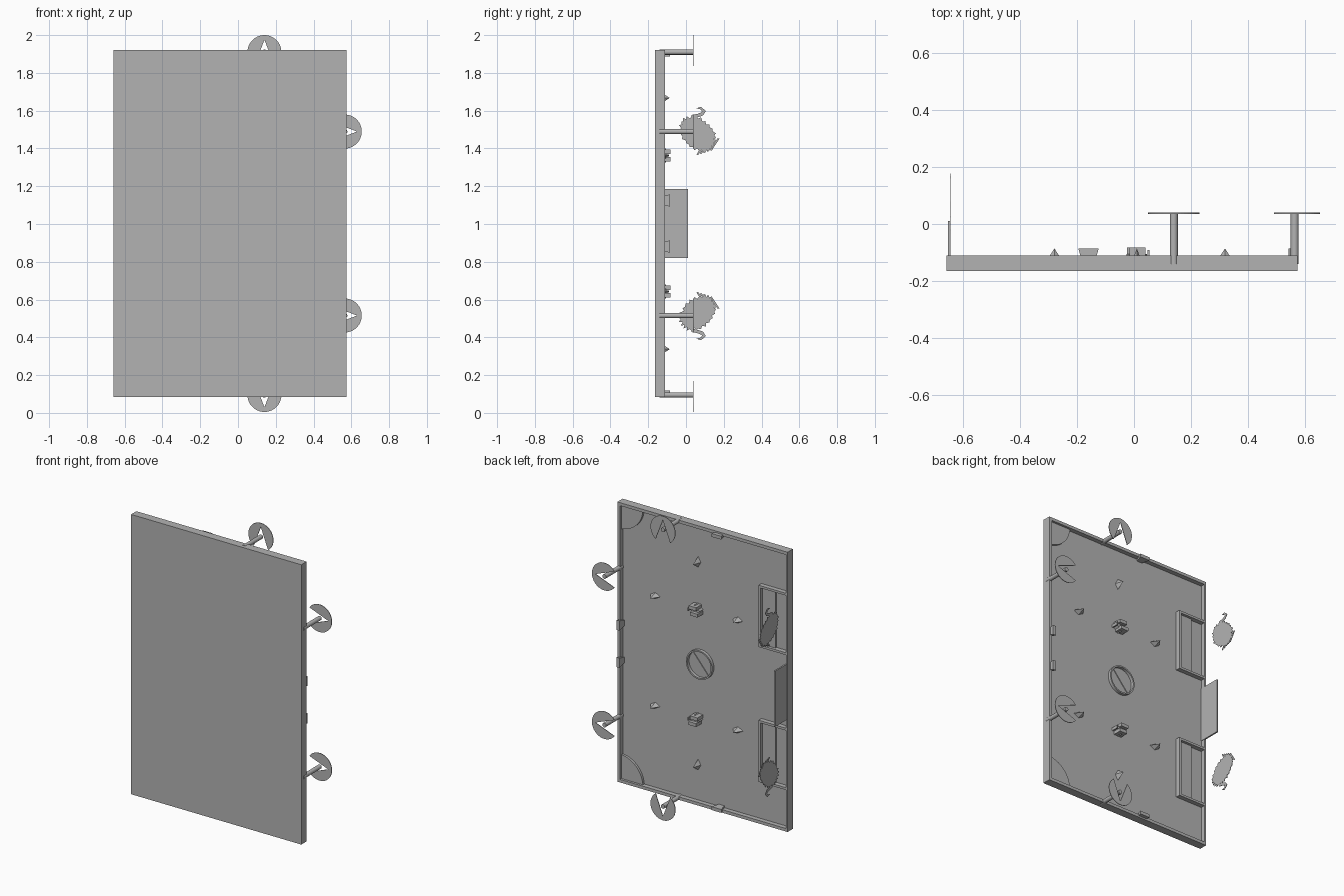
import bpy, bmesh, math, random
from mathutils import Matrix

random.seed(4)
if "Cube" in bpy.data.objects:
    bpy.data.objects.remove(bpy.data.objects["Cube"])

grey = bpy.data.materials.new("plain_grey")
grey.use_nodes = True
grey.diffuse_color = (0.45, 0.45, 0.45, 1)
grey.node_tree.nodes["Principled BSDF"].inputs["Base Color"].default_value = grey.diffuse_color

LEFT, RIGHT, LOW, HIGH = 0.575, -0.66, 0.085, 1.92
FRONT, FLOOR, BACK = -0.165, -0.14, -0.11
MID = (LOW + HIGH) / 2


def finish(name, bm):
    bmesh.ops.recalc_face_normals(bm, faces=bm.faces)
    mesh = bpy.data.meshes.new(name)
    bm.to_mesh(mesh)
    bm.free()
    mesh.materials.append(grey)
    ob = bpy.data.objects.new(name, mesh)
    bpy.context.collection.objects.link(ob)
    return ob


def box(name, x0, x1, y0, y1, z0, z1):
    bm = bmesh.new()
    bmesh.ops.create_cube(bm, size=1)
    for v in bm.verts:
        v.co.x = x1 if v.co.x > 0 else x0
        v.co.y = y1 if v.co.y > 0 else y0
        v.co.z = z1 if v.co.z > 0 else z0
    return finish(name, bm)


def prism(name, points, place, depth):
    """Extrude a flat outline; place maps (u, v, d) to a position."""
    bm = bmesh.new()
    near = [bm.verts.new(place(u, v, 0)) for u, v in points]
    far = [bm.verts.new(place(u, v, depth)) for u, v in points]
    bm.faces.new(near)
    bm.faces.new(far)
    n = len(points)
    for i in range(n):
        j = (i + 1) % n
        bm.faces.new((near[i], near[j], far[j], far[i]))
    return finish(name, bm)


def cylinder(name, x, y0, y1, z, r, sides=32, r2=None):
    bm = bmesh.new()
    bmesh.ops.create_cone(bm, cap_ends=True, segments=sides, radius1=r,
                          radius2=r if r2 is None else r2, depth=y1 - y0)
    turn = Matrix.Rotation(-math.pi / 2, 4, "X")
    bm.transform(Matrix.Translation((x, (y0 + y1) / 2, z)) @ turn)
    return finish(name, bm)


# Backing board with a raised rim
box("board", RIGHT, LEFT, FRONT, FLOOR, LOW, HIGH)
RIM = 0.02
box("rim_left", LEFT - RIM, LEFT, FLOOR, BACK, LOW, HIGH)
box("rim_right", RIGHT, RIGHT + 0.012, FLOOR, BACK, LOW, HIGH)
box("rim_top", RIGHT, LEFT, FLOOR, BACK, HIGH - RIM, HIGH)
box("rim_bottom", RIGHT, LEFT, FLOOR, BACK, LOW, LOW + RIM)

# Centre ring with a dividing bar
ring = [(0.095 * math.cos(a * math.tau / 40), 0.095 * math.sin(a * math.tau / 40)) for a in range(40)]
bm = bmesh.new()
loops = []
for scale, y in ((1, FLOOR), (1, FLOOR + 0.02), (0.9, FLOOR + 0.02), (0.9, FLOOR)):
    loops.append([bm.verts.new((u * scale - 0.01, y, v * scale + MID)) for u, v in ring])
for a, b in zip(loops, loops[1:]):
    for i in range(40):
        j = (i + 1) % 40
        bm.faces.new((a[i], a[j], b[j], b[i]))
finish("centre_ring", bm)
bar = [(-0.06, -0.065), (-0.055, -0.07), (0.06, 0.065), (0.055, 0.07)]
prism("centre_bar", bar, lambda u, v, d: (u - 0.01, FLOOR + d, v + MID), 0.005)


def disc_post(side, x, z, inward):
    """Post carrying a thin disc with a wedge cut toward the board middle."""
    cylinder(side + "_post", x, FLOOR, 0.04, z, 0.014, 20)
    r, gap = 0.09, math.radians(36)
    pts = [(-0.065, 0)]
    for i in range(37):
        a = gap + (math.tau - 2 * gap) * i / 36
        pts.append((r * math.cos(a), r * math.sin(a)))
    c, s = math.cos(inward), math.sin(inward)
    prism(side + "_disc", pts,
          lambda u, v, d: (x + u * c - v * s, 0.036 + d, z + u * s + v * c), 0.004)


disc_post("top", 0.14, HIGH - 0.01, -math.pi / 2)
disc_post("bottom", 0.14, LOW + 0.01, math.pi / 2)


def pyramid(name, x, z, wide, tall):
    ob = cylinder(name, 0, FLOOR, -0.086, 0, 1, 4, 0)
    for v in ob.data.vertices:
        v.co.x = x + v.co.x * wide
        v.co.z = z + v.co.z * tall


# Everything repeated above and below the middle
for word, s in (("upper", 1), ("lower", -1)):
    def zed(h):
        return MID + s * h

    disc_post(word + "_side", LEFT - 0.01, zed(0.487), math.pi)

    # Raised quarter circle in the corner
    corner = [(0, 0)] + [(-0.17 * math.cos(i * math.pi / 32), -0.17 * math.sin(i * math.pi / 32))
                         for i in range(17)]
    prism(word + "_corner", corner,
          lambda u, v, d: (LEFT - 0.005 + u, FLOOR + d, zed(0.91 + v)), 0.015)

    # Pointed markers around a small cluster
    pyramid(word + "_outer_marker", 0.01, zed(0.665), 0.02, 0.035)
    pyramid(word + "_left_marker", 0.32, zed(0.36), 0.035, 0.02)
    pyramid(word + "_right_marker", -0.28, zed(0.36), 0.035, 0.02)
    diamond = [(0.036, 0), (0, 0.036), (-0.036, 0), (0, -0.036)]
    prism(word + "_cluster_base", diamond,
          lambda u, v, d: (0.01 + u, FLOOR + d, zed(0.36 + v)), 0.035)
    for k in (-1, 1):
        z0 = zed(0.36 + k * 0.02)
        box(word + "_cluster_block", -0.02 + 0.005 * k, 0.035 + 0.005 * k, FLOOR, -0.083,
            z0 - 0.011, z0 + 0.011)
    box(word + "_cluster_peg", 0.047, 0.055, FLOOR, -0.092, zed(0.36) - 0.01, zed(0.36) + 0.01)

    # Flared clips on the rim
    clip = [(-0.02, FLOOR), (0.02, FLOOR), (0.036, -0.086), (-0.036, -0.086)]
    prism(word + "_edge_clip", clip,
          lambda u, v, d: (-0.16 + u, v, zed(0.885 + d)), 0.022)
    prism(word + "_side_clip", clip,
          lambda u, v, d: (LEFT - 0.032 + d, v, zed(0.122 + u * 0.9)), 0.022)

    # Open-ended bay on the right edge
    lo, hi = sorted((zed(0.24), zed(0.645)))
    box(word + "_bay_wall", -0.465, -0.45, FLOOR, BACK, lo, hi)
    for z0 in (lo, hi - 0.015):
        box(word + "_bay_end", RIGHT, -0.45, FLOOR, BACK, z0, z0 + 0.015)
    box(word + "_bay_step", -0.56, -0.465, FLOOR, FLOOR + 0.012, lo, hi)

    # Thin ragged plate floating beside the bay
    ragged = []
    for i in range(48):
        a = i * math.tau / 48
        r = 1 + (0.07 if i % 2 else -0.07) + random.uniform(-0.05, 0.05)
        p, q = 0.105 * r * math.cos(a), 0.075 * r * math.sin(a)
        ragged.append((0.062 + 0.75 * p + 0.66 * q, 0.475 - 0.66 * p + 0.75 * q))
    flat = lambda u, v, d: (-0.648 + d, u, zed(v))
    prism(word + "_ragged_plate", ragged, flat, 0.003)
    tail = [(0.055, 0.61), (0.08, 0.618), (0.105, 0.595), (0.09, 0.572), (0.07, 0.565),
            (0.03, 0.555), (0.03, 0.575), (0.06, 0.58), (0.085, 0.59), (0.08, 0.603)]
    prism(word + "_ragged_tail", tail, flat, 0.003)
    for i in range(5):
        u = 0.055 + i * 0.018
        v = 0.365 + i * 0.006
        strip = [(u, v), (u + 0.009, v - 0.003), (u + 0.05, v + 0.06), (u + 0.041, v + 0.063)]
        prism(word + "_ragged_strip", strip, flat, 0.003)

# Upright panel on the right edge
box("side_panel", -0.655, -0.645, FLOOR, 0.01, 0.82, 1.185)

# Smooth the round parts, keep hard edges
bpy.ops.object.select_all(action="DESELECT")
for ob in bpy.context.collection.objects:
    if ob.type == "MESH" and ("post" in ob.name or "ring" in ob.name):
        ob.select_set(True)
        bpy.context.view_layer.objects.active = ob
bpy.ops.object.shade_smooth_by_angle()
